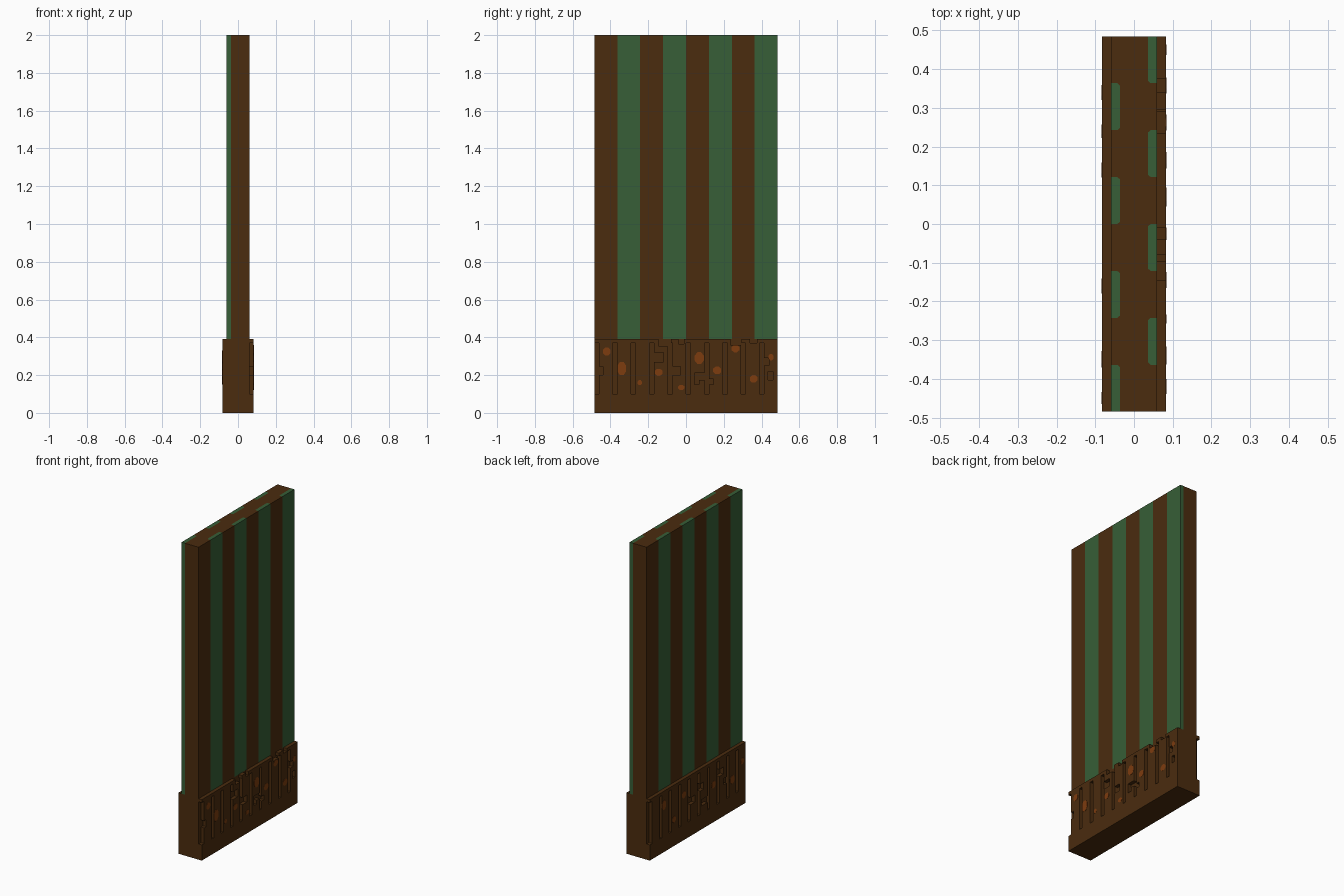
import bpy, bmesh, math

cube = bpy.data.objects.get("Cube")
if cube:
    bpy.data.objects.remove(cube, do_unlink=True)

HALF_Y, PANEL_X, BASE_X = 0.485, 0.06, 0.083
BASE_Z, TOP_Z = 0.39, 2.0


def material(name, rgb):
    m = bpy.data.materials.new(name)
    m.use_nodes = True
    m.diffuse_color = (*rgb, 1)
    m.node_tree.nodes["Principled BSDF"].inputs["Base Color"].default_value = (*rgb, 1)
    return m


BROWN = material("dark brown", (0.070, 0.025, 0.0045))
GREEN = material("green", (0.038, 0.112, 0.038))
RUST = material("rust orange", (0.205, 0.045, 0.0045))


def finish(bm, name, mat):
    bmesh.ops.recalc_face_normals(bm, faces=bm.faces)
    me = bpy.data.meshes.new(name)
    bm.to_mesh(me)
    bm.free()
    me.materials.append(mat)
    ob = bpy.data.objects.new(name, me)
    bpy.context.collection.objects.link(ob)
    return ob


def add_prism(bm, ring, offset):
    """Close a ring of 3D points into a solid by sweeping it along offset."""
    face = bm.faces.new([bm.verts.new(p) for p in ring])
    out = bmesh.ops.extrude_face_region(bm, geom=[face], use_keep_orig=True)
    verts = [g for g in out["geom"] if isinstance(g, bmesh.types.BMVert)]
    bmesh.ops.translate(bm, verts=verts, vec=offset)


# Striped panel: each side has four inlaid grooves with bevelled inner corners
STRIPE = HALF_Y / 4
stripes = []
for k in range(4):
    a = -HALF_Y + STRIPE * (2 * k + 1)
    b = a + STRIPE
    profile = [(PANEL_X, a), (0.043, a), (0.036, a + 0.006)]
    if k < 3:
        profile += [(0.036, b - 0.006), (0.043, b), (PANEL_X, b)]
    else:
        profile += [(0.036, b)]
    stripes.append(profile)

side = [(PANEL_X, -HALF_Y)] + [p for s in stripes for p in s]
outline = side + [(-x, -y) for x, y in side]
bm = bmesh.new()
add_prism(bm, [(x, y, BASE_Z) for x, y in outline], (0, 0, TOP_Z - BASE_Z))
finish(bm, "panel_body", BROWN)

for label, s in (("left", 1), ("right", -1)):
    bm = bmesh.new()
    for k, profile in enumerate(stripes):
        ring = profile + ([(PANEL_X, HALF_Y)] if k == 3 else [])
        add_prism(bm, [(s * x, s * y, BASE_Z) for x, y in ring], (0, 0, TOP_Z - BASE_Z))
    finish(bm, label + "_green_stripes", GREEN)

# Base core
bm = bmesh.new()
add_prism(bm, [(-PANEL_X, -HALF_Y, 0), (PANEL_X, -HALF_Y, 0),
               (PANEL_X, HALF_Y, 0), (-PANEL_X, HALF_Y, 0)], (0, 0, BASE_Z))
finish(bm, "base_core", BROWN)

# Slots shared by both base facings: (y0, y1, z0, z1)
PITCH = HALF_Y / 5
slots = [(-HALF_Y + PITCH * i, -HALF_Y + PITCH * i + 0.0245, 0.10, 0.37) for i in range(10)]

# Chipped pieces differing between the two facings
left_chips = [(-0.47, -0.44, 0.20, 0.245), (-0.18, -0.12, 0.27, 0.32),
              (-0.145, -0.08, 0.355, BASE_Z), (-0.08, -0.03, 0.20, 0.245),
              (-0.04, -0.01, 0.365, BASE_Z), (0.045, 0.10, 0.175, 0.21),
              (0.045, 0.07, 0.15, 0.18), (0.115, 0.145, 0.15, 0.18),
              (0.235, 0.295, 0.36, BASE_Z), (0.34, 0.375, 0.37, BASE_Z),
              (0.40, 0.44, 0.25, 0.29), (0.435, 0.46, 0.175, 0.22)]
right_chips = [(-0.09, -0.03, 0.20, 0.245), (0.015, 0.06, 0.25, 0.295),
               (0.04, 0.10, 0.15, 0.19), (0.21, 0.26, 0.27, 0.315),
               (0.26, 0.30, 0.20, 0.24)]


def facing(name, s, holes):
    """Plate on one side of the base, made of the cells outside every hole."""
    ys = sorted({round(v, 4) for h in holes for v in h[:2]} | {-HALF_Y, HALF_Y})
    zs = sorted({round(v, 4) for h in holes for v in h[2:]} | {0, BASE_Z})
    bm = bmesh.new()
    grid = {(y, z): bm.verts.new((s * PANEL_X, s * y, z)) for y in ys for z in zs}
    for y0, y1 in zip(ys, ys[1:]):
        for z0, z1 in zip(zs, zs[1:]):
            cy, cz = (y0 + y1) / 2, (z0 + z1) / 2
            if not any(a < cy < b and c < cz < d for a, b, c, d in holes):
                bm.faces.new([grid[y0, z0], grid[y1, z0], grid[y1, z1], grid[y0, z1]])
    bmesh.ops.delete(bm, geom=[v for v in bm.verts if not v.link_faces], context='VERTS')
    out = bmesh.ops.extrude_face_region(bm, geom=bm.faces[:], use_keep_orig=True)
    verts = [g for g in out["geom"] if isinstance(g, bmesh.types.BMVert)]
    bmesh.ops.translate(bm, verts=verts, vec=(s * (BASE_X - PANEL_X), 0, 0))
    finish(bm, name, BROWN)


facing("left_base_facing", 1, slots + left_chips)
facing("right_base_facing", -1, slots + right_chips)

# Rust spots: (y, z, half width, half height)
left_spots = [(-0.42, 0.325, 0.02, 0.022), (-0.34, 0.235, 0.024, 0.036),
              (-0.245, 0.16, 0.012, 0.014), (-0.145, 0.215, 0.021, 0.019),
              (-0.025, 0.135, 0.017, 0.014), (0.07, 0.29, 0.025, 0.032),
              (0.165, 0.225, 0.022, 0.021), (0.262, 0.34, 0.021, 0.02),
              (0.358, 0.18, 0.021, 0.021), (0.45, 0.295, 0.014, 0.018)]
right_spots = [(-0.34, 0.30, 0.02, 0.03), (-0.24, 0.17, 0.018, 0.02),
               (-0.14, 0.29, 0.02, 0.022), (0.16, 0.24, 0.02, 0.022),
               (0.35, 0.20, 0.022, 0.026), (0.45, 0.28, 0.016, 0.02)]
for label, s, spots in (("left", 1, left_spots), ("right", -1, right_spots)):
    bm = bmesh.new()
    for y, z, ry, rz in spots:
        angles = [math.tau * (i + 0.5) / 8 for i in range(8)]
        ring = [(s * (BASE_X - 0.003), s * (y + ry * math.cos(t) * 1.05), z + rz * math.sin(t) * 1.05)
                for t in angles]
        add_prism(bm, ring, (s * 0.004, 0, 0))
    finish(bm, label + "_rust_spots", RUST)
